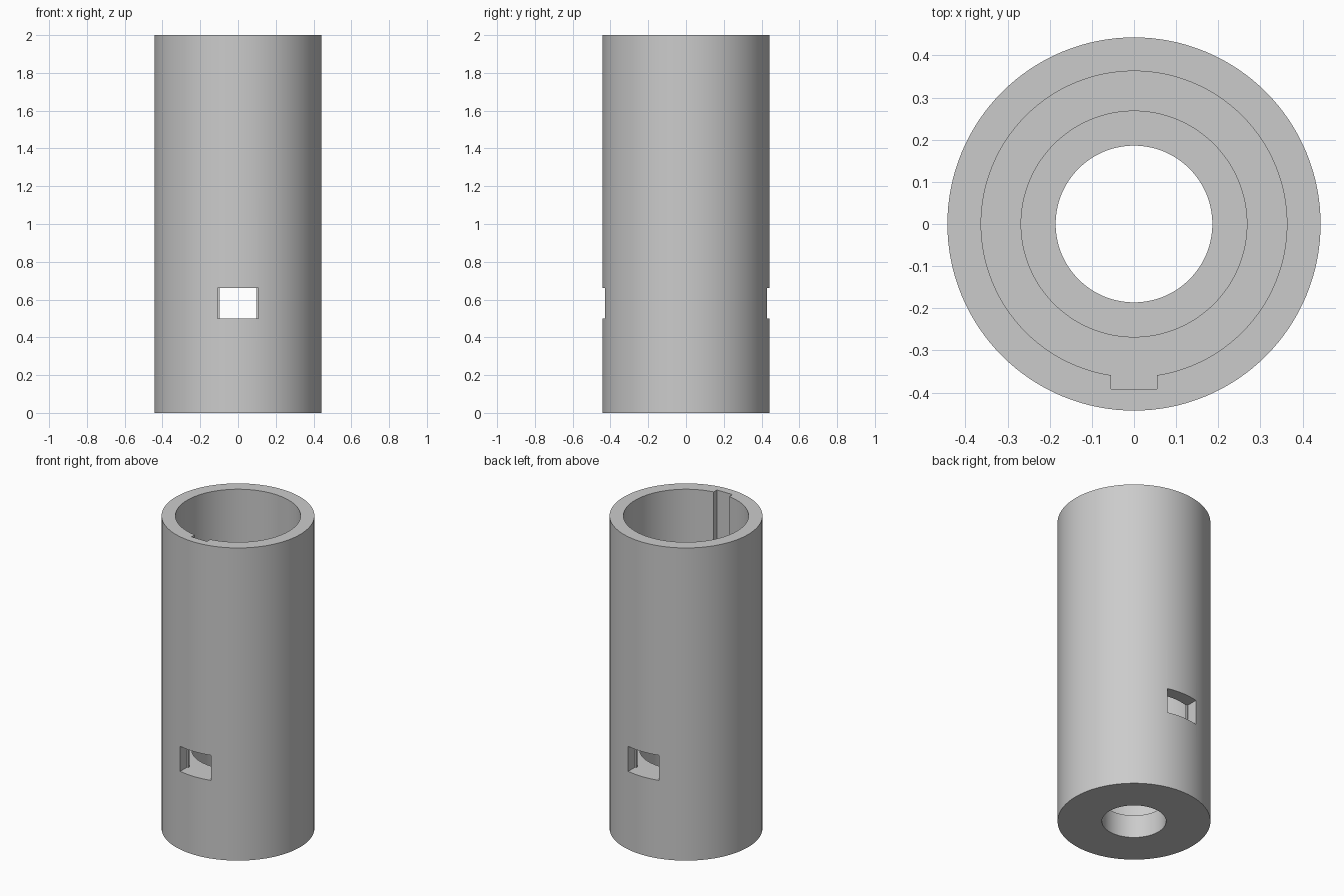
import bpy
import bmesh
from math import pi, radians
from mathutils import Matrix, Vector

cube = bpy.data.objects.get("Cube")
if cube:
    bpy.data.objects.remove(cube, do_unlink=True)

SEGMENTS = 128
OUTER, BORE, STEP, HOLE = 0.443, 0.363, 0.268, 0.186
HEIGHT, LEDGE, LIP = 2.0, 0.5, 0.147
WINDOW_TOP = 0.66

# Plain grey material
grey = bpy.data.materials.new("plain grey")
grey.use_nodes = True
colour = (0.6, 0.6, 0.6, 1)
grey.diffuse_color = colour
grey.node_tree.nodes["Principled BSDF"].inputs["Base Color"].default_value = colour


def make_object(name, bm):
    bmesh.ops.recalc_face_normals(bm, faces=bm.faces)
    mesh = bpy.data.meshes.new(name)
    bm.to_mesh(mesh)
    bm.free()
    mesh.materials.append(grey)
    obj = bpy.data.objects.new(name, mesh)
    bpy.context.collection.objects.link(obj)
    return obj


def box(name, low, high):
    low, high = Vector(low), Vector(high)
    bm = bmesh.new()
    size = Matrix.Diagonal((*(high - low), 1))
    bmesh.ops.create_cube(bm, size=1, matrix=Matrix.Translation((low + high) / 2) @ size)
    return make_object(name, bm)


# Sleeve: closed wall profile turned about the z axis
profile = [(HOLE, 0), (OUTER, 0), (OUTER, HEIGHT), (BORE, HEIGHT),
           (BORE, LEDGE), (STEP, LEDGE), (STEP, LIP), (HOLE, LIP)]
bm = bmesh.new()
verts = [bm.verts.new((r, 0, z)) for r, z in profile]
edges = [bm.edges.new((a, b)) for a, b in zip(verts, verts[1:] + verts[:1])]
bmesh.ops.spin(bm, geom=verts + edges, cent=(0, 0, 0), axis=(0, 0, 1),
               angle=2 * pi, steps=SEGMENTS)
bmesh.ops.remove_doubles(bm, verts=bm.verts, dist=0.0001)
sleeve = make_object("sleeve", bm)

# Keyway, then a cross window with slightly wider outer openings
cutters = [
    box("keyway_cutter", (-0.055, -0.392, LEDGE), (0.055, -0.2, HEIGHT + 0.1)),
    box("window_cutter", (-0.098, -0.6, LEDGE), (0.098, 0.6, WINDOW_TOP)),
    box("front_opening_cutter", (-0.108, -0.6, LEDGE), (0.108, -0.36, WINDOW_TOP)),
    box("back_opening_cutter", (-0.108, 0.36, LEDGE), (0.108, 0.6, WINDOW_TOP)),
]
bpy.context.view_layer.objects.active = sleeve
sleeve.select_set(True)
for cutter in cutters:
    cutter.hide_render = True
    cut = sleeve.modifiers.new(cutter.name, "BOOLEAN")
    cut.operation = "DIFFERENCE"
    cut.solver = "EXACT"
    cut.object = cutter
    bpy.ops.object.modifier_apply(modifier=cut.name)
    bpy.data.objects.remove(cutter, do_unlink=True)

bpy.ops.object.shade_smooth_by_angle(angle=radians(30))
